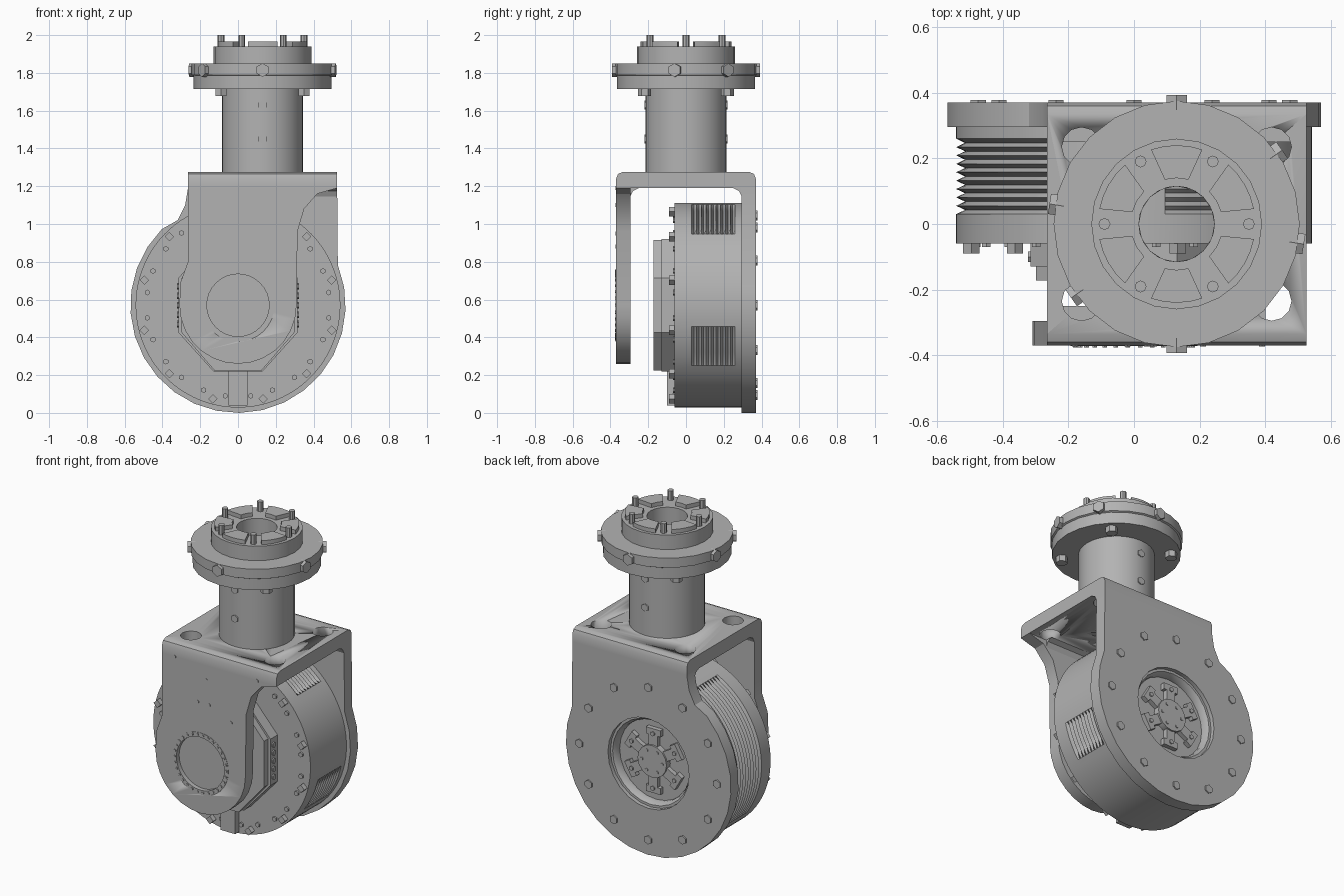
import bpy, bmesh, math
from math import cos, sin, radians, pi
from mathutils import Matrix, Vector

if "Cube" in bpy.data.objects:
    bpy.data.objects.remove(bpy.data.objects["Cube"], do_unlink=True)

GREY = (0.45, 0.45, 0.45, 1)
metal = bpy.data.materials.new("grey_metal")
metal.use_nodes = True
metal.diffuse_color = GREY
metal.node_tree.nodes["Principled BSDF"].inputs["Base Color"].default_value = GREY

DRUM_Z = 0.57   # height of the drum axis
COL_X = 0.13    # offset of the column axis


def finish(name, bm):
    bmesh.ops.recalc_face_normals(bm, faces=bm.faces)
    mesh = bpy.data.meshes.new(name)
    bm.to_mesh(mesh)
    bm.free()
    mesh.materials.append(metal)
    ob = bpy.data.objects.new(name, mesh)
    bpy.context.collection.objects.link(ob)
    select(ob)
    bpy.ops.object.shade_smooth_by_angle(angle=radians(32))
    return ob


def select(ob):
    bpy.ops.object.select_all(action='DESELECT')
    ob.select_set(True)
    bpy.context.view_layer.objects.active = ob


def prism(name, pts, direction, start, end):
    """Extrude a 2D outline: (x, z) along y, (y, z) along x or (x, y) along z."""
    place = {'x': lambda a, b: (start, a, b), 'y': lambda a, b: (a, start, b),
             'z': lambda a, b: (a, b, start)}[direction]
    bm = bmesh.new()
    face = bm.faces.new([bm.verts.new(place(a, b)) for a, b in pts])
    new = bmesh.ops.extrude_face_region(bm, geom=[face])["geom"]
    step = Vector([(end - start) * (direction == k) for k in 'xyz'])
    bmesh.ops.translate(bm, vec=step, verts=[v for v in new if isinstance(v, bmesh.types.BMVert)])
    return finish(name, bm)


def arc(cx, cy, r, a0, a1, n):
    return [(cx + r * cos(radians(a0 + (a1 - a0) * i / n)),
             cy + r * sin(radians(a0 + (a1 - a0) * i / n))) for i in range(n + 1)]


def ring_pts(cx, cy, r, n, turn=0):
    return arc(cx, cy, r, turn, turn + 360, n)[:-1]


def lathe(name, profile, spin_axis, centre, n):
    """Revolve a closed (radius, position) profile."""
    bm = bmesh.new()
    rings = []
    for i in range(n):
        c, s = cos(2 * pi * i / n), sin(2 * pi * i / n)
        rings.append([bm.verts.new((centre[0] + r * c, centre[1] + r * s, p) if spin_axis == 'z'
                                   else (centre[0] + r * c, p, centre[1] + r * s))
                      for r, p in profile])
    m = len(profile)
    for i in range(n):
        a, b = rings[i], rings[(i + 1) % n]
        for j in range(m):
            bm.faces.new((a[j], a[(j + 1) % m], b[(j + 1) % m], b[j]))
    return finish(name, bm)


def studs(name, items):
    """Many short cylinders or blocks: (centre, direction, radius, length, sides)."""
    bm = bmesh.new()
    for loc, d, r, length, sides in items:
        rot = Vector(d).to_track_quat('Z', 'Y').to_matrix().to_4x4()
        bmesh.ops.create_cone(bm, cap_ends=True, segments=sides, radius1=r, radius2=r,
                              depth=length, matrix=Matrix.Translation(loc) @ rot)
    return finish(name, bm)


def cut(ob, cutter):
    mod = ob.modifiers.new("cut", 'BOOLEAN')
    mod.operation, mod.solver, mod.object = 'DIFFERENCE', 'EXACT', cutter
    cutter.hide_render = True
    select(ob)
    bpy.ops.object.modifier_apply(modifier=mod.name)
    bpy.data.objects.remove(cutter, do_unlink=True)


def polar(r, deg, y):
    return (r * cos(radians(deg)), y, DRUM_Z + r * sin(radians(deg)))


def around(r, deg, z):
    return (COL_X + r * cos(radians(deg)), r * sin(radians(deg)), z)


# Bracket: top plate, front fork arm, back plate
top = prism("top_plate", [(-.37, 1.19), (.37, 1.19), (.37, 1.24), (.36, 1.265), (.335, 1.275),
                          (-.335, 1.275), (-.36, 1.265), (-.37, 1.24)], 'x', -.265, .525)
for i, (sx, sy) in enumerate([(-1, -1), (-1, 1), (1, -1), (1, 1)]):
    cut(top, prism("cutter", ring_pts(COL_X + sx * .29, sy * .235, .06, 12), 'z', 1.1, 1.4))
cut(top, prism("cutter", ring_pts(COL_X, 0, .115, 16), 'z', 1.1, 1.4))
for side, name in ((-1, "front_fillet"), (1, "back_fillet")):
    prism(name, [(side * .295, 1.19), (side * .295, 1.145), (side * .28, 1.175), (side * .25, 1.19)],
          'x', -.265, .4 if side < 0 else .525)

arm = prism("front_fork_arm", [(-.265, 1.19), (.525, 1.19), (.42, 1.16), (.35, 1.08), (.315, .96)]
            + arc(0, DRUM_Z, .31, 0, -180, 14) + [(-.305, .69), (-.265, .8)], 'y', -.37, -.295)
cut(arm, prism("cutter", ring_pts(0, DRUM_Z, .19, 32), 'y', -.5, -.2))
lathe("fork_bearing_ring", [(.165, -.372), (.193, -.372), (.193, -.295), (.165, -.295)],
      'y', (0, DRUM_Z), 32)
prism("fork_bearing_cover", ring_pts(0, DRUM_Z, .168, 32), 'y', -.345, -.3)
studs("bearing_ring_screws", [(polar(.179, a, -.372), (0, 1, 0), .008, .01, 6)
                              for a in range(0, 360, 12)])

back = prism("back_plate", [(-.265, 1.19), (.525, 1.19)] + arc(0, DRUM_Z, .57, 22, -225, 20)
             + [(-.32, 1.02), (-.28, 1.1)], 'y', .295, .37)
cut(back, prism("cutter", ring_pts(0, DRUM_Z, .28, 24), 'y', .2, .5))
studs("back_plate_bolts", [(polar(.475, a, .37), (0, 1, 0), .027, .016, 6)
                           for a in range(0, 360, 30)])

# Motor drum with patches of cooling grooves
ys = [-.06, .03] + [.03 + .23 * k / 18 for k in range(1, 19)] + [.297]
bm = bmesh.new()
rows, N = [], 90
for j, y in enumerate(ys):
    row = []
    for i in range(N):
        a = i * 360 / N
        patch = 45 <= a <= 76 or 118 <= a <= 212 or 328 <= a <= 346
        groove = patch and 1 < j < len(ys) - 2 and j % 2 == 0
        row.append(bm.verts.new(polar(.515 if groove else .542, a, y)))
    rows.append(row)
for j in range(len(ys) - 1):
    for i in range(N):
        k = (i + 1) % N
        bm.faces.new((rows[j][i], rows[j][k], rows[j + 1][k], rows[j + 1][i]))
bm.faces.new(rows[0])
bm.faces.new(rows[-1])
finish("motor_drum", bm)

# Drum front: lugs, screws, octagonal hub and bottom tab
studs("drum_lugs", [(polar(.513, a, -.055), (0, 1, 0), .025, .07, 4) for a in range(15, 375, 30)])
studs("drum_screws", [(polar(.485, a + d, -.06), (0, 1, 0), .015, .02, 6)
                      for a in range(15, 375, 30) for d in (-7, 7)])
oct_pts = [(x * .9, DRUM_Z + z) for x, z in ring_pts(0, 0, .35 / cos(pi / 8), 8, 22.5)]
prism("drum_hub", oct_pts, 'y', -.13, -.05)
prism("drum_hub_cap", [(x * .95, DRUM_Z + (z - DRUM_Z) * .99) for x, z in oct_pts],
      'y', -.172, -.12)
prism("drum_bottom_tab", [(-.05, .04), (.05, .04), (.05, .23), (-.05, .23)], 'y', -.1, -.05)
studs("hub_side_screws", [((s * .31, -.1, DRUM_Z + z), (1, 0, 0), .018, .025, 6)
                          for s in (-1, 1) for z in (-.1, -.05, 0, .05, .1)])

# Back recess: rim, spoked star and centre disc
lathe("recess_rim", [(.25, .29), (.282, .29), (.282, .345), (.265, .345), (.25, .32)],
      'y', (0, DRUM_Z), 24)
prism("star_centre", ring_pts(0, DRUM_Z, .1, 16), 'y', .29, .335)
for i in range(6):
    a = radians(i * 60 + 30)
    c, s = cos(a), sin(a)
    prism("star_spoke", [(r * c - w * s, DRUM_Z + r * s + w * c) for r, w in
                         ((.07, -.03), (.16, -.03), (.16, -.05), (.2, -.05),
                          (.2, .05), (.16, .05), (.16, .03), (.07, .03))], 'y', .29, .325)
studs("star_screws", [(polar(.17, a, .325), (0, 1, 0), .014, .015, 6) for a in range(30, 390, 60)]
      + [(polar(.07, a, .335), (0, 1, 0), .01, .01, 6) for a in range(0, 360, 60)])

# Hollow column with flange and upper ring
lathe("column", [(.115, 1.19), (.18, 1.19), (.18, 1.275), (.215, 1.275), (.215, 1.72), (.115, 1.72)],
      'z', (COL_X, 0), 32)
lathe("flange", [(.115, 1.715), (.365, 1.715), (.365, 1.785), (.375, 1.79), (.375, 1.85),
                 (.26, 1.85), (.26, 1.94), (.115, 1.94)], 'z', (COL_X, 0), 24)
for a in range(30, 390, 60):
    prism("raised_sector", arc(COL_X, 0, .24, a - 19, a + 19, 4)
          + arc(COL_X, 0, .14, a + 15, a - 15, 2), 'z', 1.93, 1.965)
studs("locating_pins", [(around(.22, a, 1.965), (0, 0, 1), .018, .07, 8) for a in range(0, 360, 60)])

# Flange and column fasteners
rim = (-90, 90, 171, -9, 215, 35)
studs("flange_rim_bolts", [(around(.37, a, 1.815), (cos(radians(a)), sin(radians(a)), 0),
                            .036, .045, 6) for a in rim])
studs("flange_under_bolts", [(around(.31, a, 1.7), (0, 0, 1), .034, .045, 6)
                             for a in range(45, 405, 90)])
studs("column_screws", [(around(.213, a, z), (cos(radians(a)), sin(radians(a)), 0), .024, .016, 6)
                        for a in (-90, 90) for z in (1.45, 1.63)])
studs("bracket_screws", [((x, -.37, z), (0, 1, 0), .011, .006, 6) for x, z in
                         ((-.18, 1.19), (.39, 1.19), (.04, 1.1), (-.02, .95), (.06, .95), (.21, .88))])
